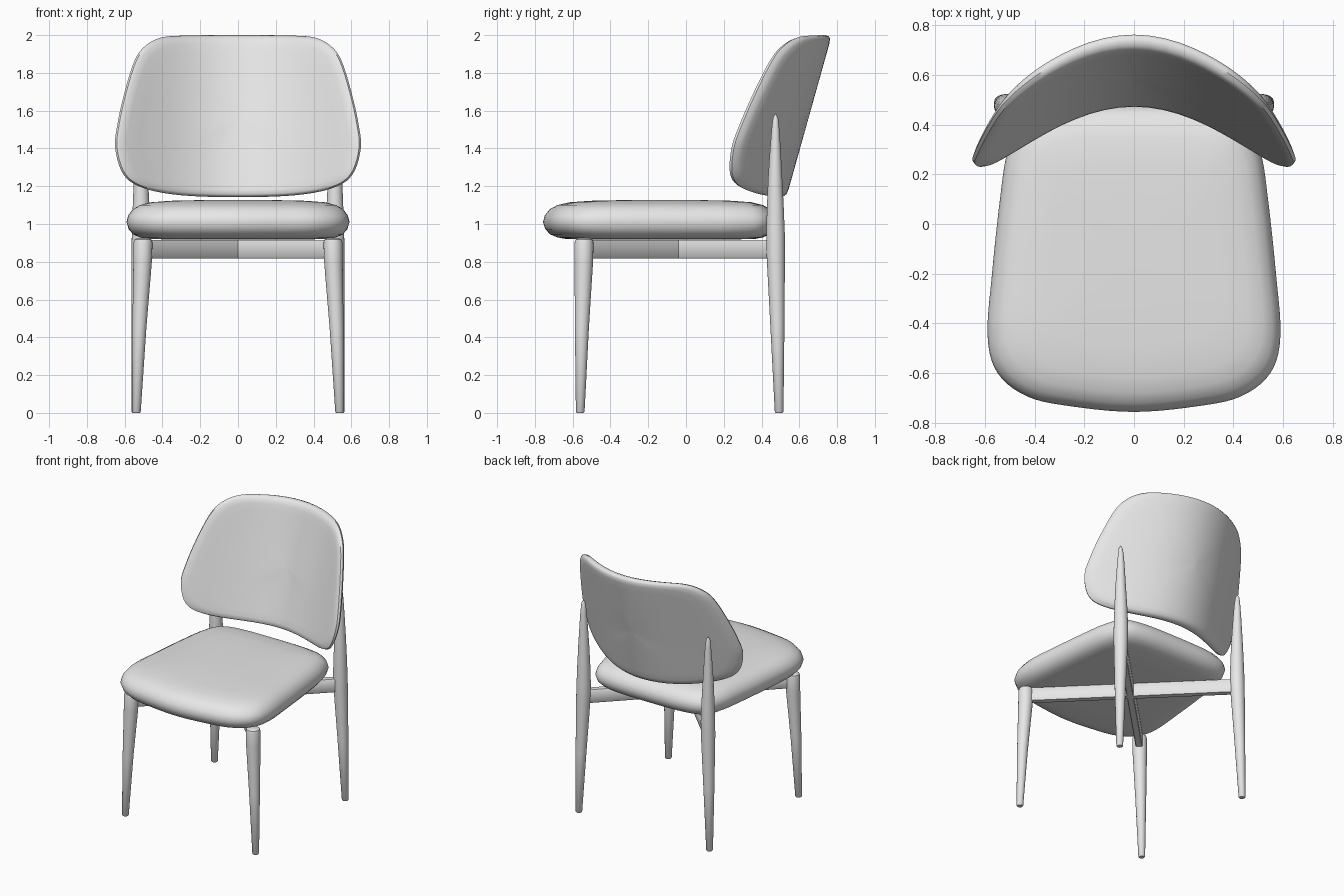
import bpy, bmesh, math
from mathutils import Vector

if "Cube" in bpy.data.objects:
    bpy.data.objects.remove(bpy.data.objects["Cube"], do_unlink=True)

grey = bpy.data.materials.new("light_grey")
grey.use_nodes = True
grey.diffuse_color = (0.8, 0.8, 0.8, 1)
grey.node_tree.nodes["Principled BSDF"].inputs["Base Color"].default_value = (0.8, 0.8, 0.8, 1)


def loft(name, rings, mirror=False):
    """Skin a list of equal closed rings and cap both ends."""
    bm = bmesh.new()
    loops = [[bm.verts.new(p) for p in ring] for ring in rings]
    n = len(loops[0])
    for a, b in zip(loops, loops[1:]):
        for i in range(n):
            j = (i + 1) % n
            bm.faces.new((a[i], a[j], b[j], b[i]))
    bm.faces.new(loops[0][::-1])
    bm.faces.new(loops[-1])
    bmesh.ops.recalc_face_normals(bm, faces=bm.faces)
    mesh = bpy.data.meshes.new(name)
    bm.to_mesh(mesh)
    bm.free()
    mesh.materials.append(grey)
    ob = bpy.data.objects.new(name, mesh)
    bpy.context.collection.objects.link(ob)
    if mirror:
        ob.modifiers.new("mirror", 'MIRROR')
    bpy.ops.object.select_all(action='DESELECT')
    ob.select_set(True)
    bpy.context.view_layer.objects.active = ob
    bpy.ops.object.shade_smooth_by_angle(angle=math.radians(45))
    return ob


def outline(half, steps=5):
    """Mirror a half outline and smooth it into a closed curve."""
    pts = [Vector(p) for p in half]
    pts += [Vector((-p.x, p.y)) for p in pts[-2:0:-1]]
    n, out = len(pts), []
    for i in range(n):
        a, b, c, d = (pts[(i + k) % n] for k in (-1, 0, 1, 2))
        for s in range(steps):
            t = s / steps
            out.append(0.5 * (2 * b + (c - a) * t + (2 * a - 5 * b + 4 * c - d) * t * t
                              + (3 * b - a - 3 * c + d) * t ** 3))
    return out


def turned(name, sections, mirror=True, sides=24):
    """Round leg from (x, y, z, radius) sections."""
    angles = [math.tau * i / sides for i in range(sides)]
    loft(name, [[(x + r * math.cos(a), y + r * math.sin(a), z) for a in angles]
                for x, y, z, r in sections], mirror)


# Seat cushion: rounded outline, pillow section of (scale, height)
seat = outline([(0, -.757), (.25, -.735), (.43, -.695), (.55, -.6), (.59, -.45), (.572, -.2),
                (.54, .1), (.51, .29), (.45, .42), (.3, .47), (0, .48)])
mid = Vector((0, -.12))
pillow = [(.05, .918), (.5, .918), (.8, .92), (.88, .929), (.94, .945), (.98, .972), (1, 1.01),
          (.985, 1.045), (.945, 1.078), (.88, 1.1), (.78, 1.115), (.6, 1.123), (.3, 1.127), (.05, 1.128)]
loft("seat_cushion", [[(*(mid + (p - mid) * s), z) for p in seat] for s, z in pillow])

# Backrest: rounded panel, reclined and wrapped around the sitter
panel = outline([(0, 1.142), (.3, 1.152), (.5, 1.19), (.605, 1.26), (.65, 1.4), (.638, 1.53),
                 (.6, 1.7), (.55, 1.86), (.5, 1.935), (.42, 1.983), (.3, 1.997), (0, 2)])
centre = Vector((0, 1.55))


def wrap(p, depth):
    x, z = p
    return (x, .497 + .28 * (z - 1.14) - .96 * x * x + .5 * x ** 4 + depth, z)


inner = [(s, .034) for s in (.03, .2, .35, .5, .65, .8, .9)]
edge = [(.96, .03), (.985, .02), (1, 0)]
section = inner + edge + [(s, -d) for s, d in (inner + edge[:2])[::-1]]
loft("backrest", [[wrap(centre + (p - centre) * s, d) for p in panel] for s, d in section])

# Front legs: tapered down to the foot, softened top
turned("front_legs", [(.538, -.56, 0, .018), (.538, -.56, .006, .023), (.522, -.551, .45, .037),
                      (.505, -.541, .8, .049), (.503, -.54, .9, .05), (.503, -.54, .918, .045),
                      (.503, -.54, .925, .03)])

# Rear legs: swell at the seat, then taper to a rounded tip behind the backrest
turned("rear_legs", [(.54, .493, 0, .018), (.54, .493, .006, .023), (.528, .484, .45, .037),
                     (.515, .475, .85, .049), (.513, .474, .95, .049), (.513, .473, 1.1, .044),
                     (.514, .472, 1.25, .037), (.514, .473, 1.4, .028), (.514, .474, 1.5, .021),
                     (.515, .474, 1.56, .014), (.515, .474, 1.58, .004)])

# Crossed rails under the seat, joining opposite legs
for side, label in ((1, "left"), (-1, "right")):
    start, end = Vector((side * .503, -.54, 0)), Vector((-side * .515, .475, 0))
    across = (end - start).normalized().cross(Vector((0, 0, 1))) * .024
    corners = [across * a + Vector((0, 0, z))
               for a, z in ((1, .825), (1, .91), (.8, .916), (-.8, .916),
                            (-1, .91), (-1, .825), (-.8, .818), (.8, .818))]
    loft("cross_rail_" + label, [[e + c for c in corners] for e in (start, end)])
